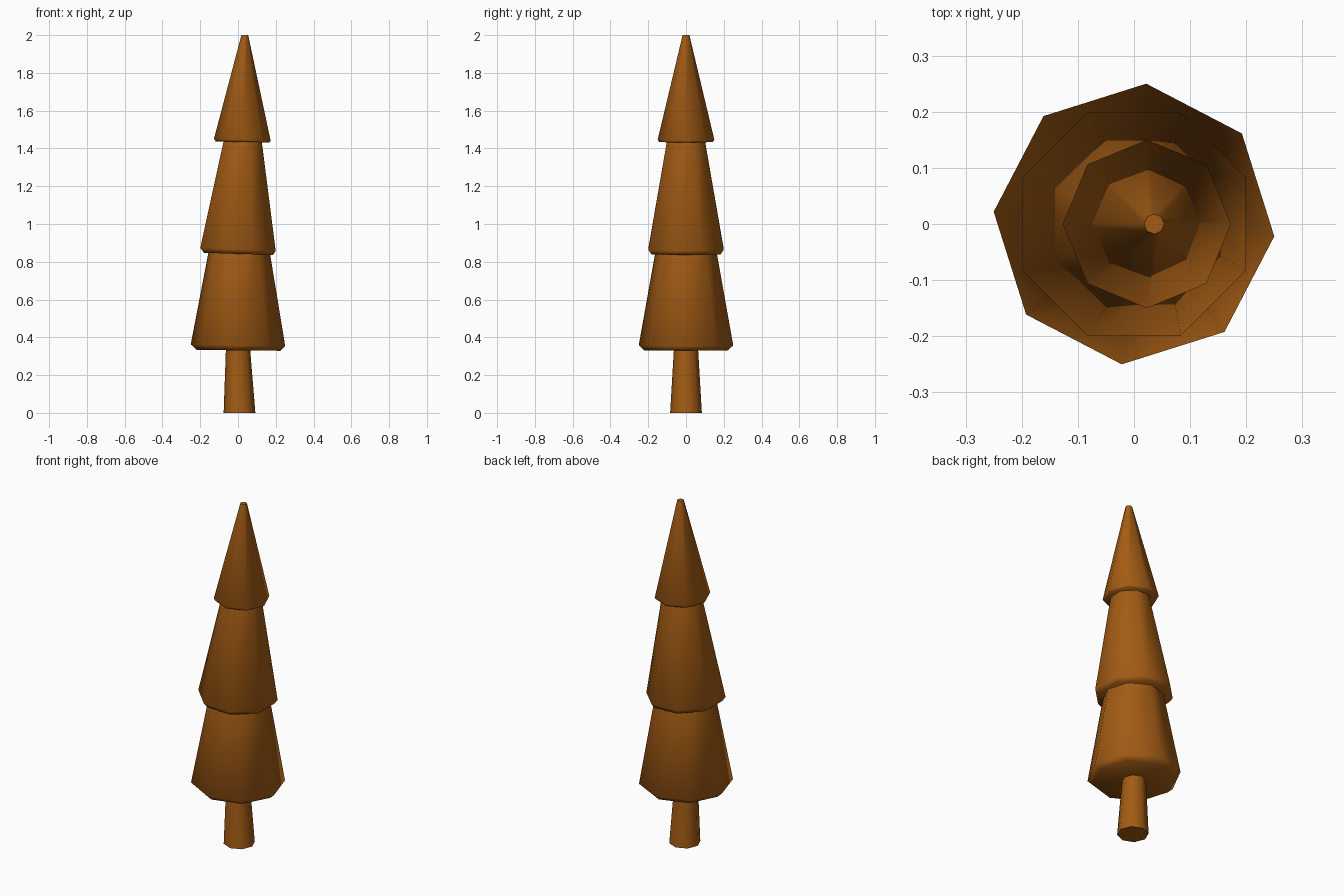
import bpy, bmesh, math

if "Cube" in bpy.data.objects:
    bpy.data.objects.remove(bpy.data.objects["Cube"])

bark = bpy.data.materials.new("brown")
bark.diffuse_color = (0.36, 0.105, 0.007, 1)
bark.use_nodes = True
bark.node_tree.nodes["Principled BSDF"].inputs["Base Color"].default_value = bark.diffuse_color
SIDES = 8


def lofted(name, rings, phase):
    """Eight-sided solid through rings of (centre x, z, radius, tilt of z along x)."""
    bm = bmesh.new()
    loops = []
    for cx, z, r, tilt in rings:
        loop = []
        for i in range(SIDES):
            a = math.radians(phase) + math.tau * i / SIDES
            x, y = r * math.cos(a), r * math.sin(a)
            loop.append(bm.verts.new((cx + x, y, z + tilt * x)))
        loops.append(loop)
    for low, high in zip(loops, loops[1:]):
        for i in range(SIDES):
            j = (i + 1) % SIDES
            bm.faces.new((low[i], low[j], high[j], high[i]))
    bm.faces.new(loops[0][::-1])
    bm.faces.new(loops[-1])
    mesh = bpy.data.meshes.new(name)
    bm.to_mesh(mesh)
    bm.free()
    mesh.materials.append(bark)
    ob = bpy.data.objects.new(name, mesh)
    bpy.context.collection.objects.link(ob)
    bpy.ops.object.select_all(action='DESELECT')
    ob.select_set(True)
    bpy.context.view_layer.objects.active = ob
    bpy.ops.object.shade_smooth_by_angle(angle=math.radians(62))
    return ob


# Trunk, leaning slightly
lofted("trunk", [(0.008, 0, 0.084, 0), (0, 0.34, 0.064, 0)], 0)

# Three foliage tiers: underside rim, widest ring, narrow top
lofted("lower_tier", [(0.003, 0.331, 0.222, -0.01),
                      (0, 0.358, 0.251, -0.02),
                      (0.006, 0.85, 0.163, 0)], -5)
lofted("middle_tier", [(0.003, 0.842, 0.198, -0.03),
                       (0, 0.866, 0.216, -0.04),
                       (0.025, 1.445, 0.108, 0)], 22.5)
lofted("top_tier", [(0.025, 1.434, 0.142, -0.015),
                    (0.023, 1.446, 0.15, -0.04),
                    (0.036, 2.0, 0.018, 0)], 0)
